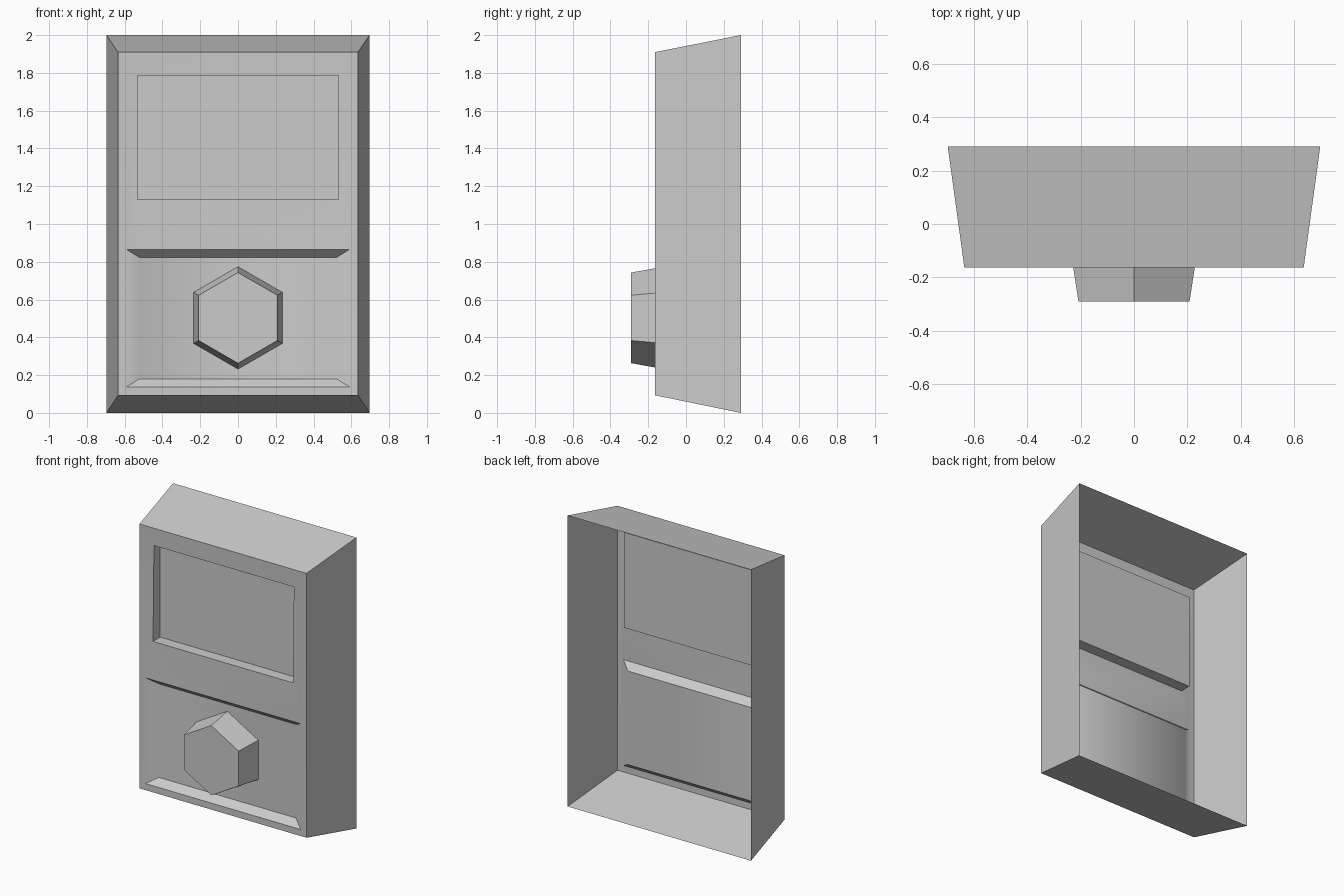
import bpy, bmesh, math

cube = bpy.data.objects.get("Cube")
if cube:
    bpy.data.objects.remove(cube)

GREY = (0.6, 0.6, 0.6, 1)
mat = bpy.data.materials.new("plain grey")
mat.use_nodes = True
mat.diffuse_color = GREY
mat.node_tree.nodes["Principled BSDF"].inputs["Base Color"].default_value = GREY

FRONT, BACK = -0.163, 0.29


def rect(bm, half_width, bottom, top, y, top_y=None):
    """Four corners: bottom left, bottom right, top right, top left."""
    ty = y if top_y is None else top_y
    corners = ((-half_width, y, bottom), (half_width, y, bottom),
               (half_width, ty, top), (-half_width, ty, top))
    return [bm.verts.new(c) for c in corners]


def bridge(bm, outer, inner):
    n = len(outer)
    for i in range(n):
        j = (i + 1) % n
        bm.faces.new((outer[i], outer[j], inner[j], inner[i]))


def finish(bm, name, smooth_angle=None):
    mesh = bpy.data.meshes.new(name)
    bm.to_mesh(mesh)
    bm.free()
    mesh.materials.append(mat)
    obj = bpy.data.objects.new(name, mesh)
    bpy.context.collection.objects.link(obj)
    if smooth_angle:
        bpy.ops.object.select_all(action='DESELECT')
        obj.select_set(True)
        bpy.context.view_layer.objects.active = obj
        bpy.ops.object.shade_smooth_by_angle(angle=math.radians(smooth_angle))
    return obj


# Tapered housing, open at the back, with two recesses in its front
bm = bmesh.new()
back_rim = rect(bm, 0.697, 0, 2, BACK)
front_rim = rect(bm, 0.635, 0.093, 1.91, FRONT)
bridge(bm, back_rim, front_rim)

# Straight-sided screen recess
screen = rect(bm, 0.532, 1.13, 1.785, FRONT, FRONT + 0.01)
screen_floor = rect(bm, 0.532, 1.13, 1.785, FRONT + 0.078)
bridge(bm, screen, screen_floor)
bm.faces.new(screen_floor)

# Sloping-sided control recess
control = rect(bm, 0.59, 0.138, 0.865, FRONT)
control_floor = rect(bm, 0.522, 0.18, 0.823, FRONT + 0.048)
bridge(bm, control, control_floor)
bm.faces.new(control_floor)

# Front frame around both recesses
f, s, c = front_rim, screen, control
bm.faces.new((f[3], s[3], s[2], f[2]))
bm.faces.new((s[0], c[3], c[2], s[1]))
bm.faces.new((f[0], f[1], c[1], c[0]))
bm.faces.new((f[0], c[0], c[3], f[3]))
bm.faces.new((c[3], s[0], s[3], f[3]))
bm.faces.new((f[1], f[2], c[2], c[1]))
bm.faces.new((c[2], f[2], s[2], s[1]))
finish(bm, "housing", 40)

# Six-sided tapered knob
bm = bmesh.new()
rings = []
for radius, y in ((0.271, FRONT + 0.048), (0.24, -0.29)):
    rings.append([bm.verts.new((radius * math.sin(i * math.tau / 6), y,
                                0.503 + radius * math.cos(i * math.tau / 6)))
                  for i in range(6)])
bridge(bm, *rings)
bm.faces.new(rings[1])
bmesh.ops.recalc_face_normals(bm, faces=bm.faces)
if bm.faces[:][-1].normal.y > 0:
    bmesh.ops.reverse_faces(bm, faces=bm.faces)
finish(bm, "knob")
